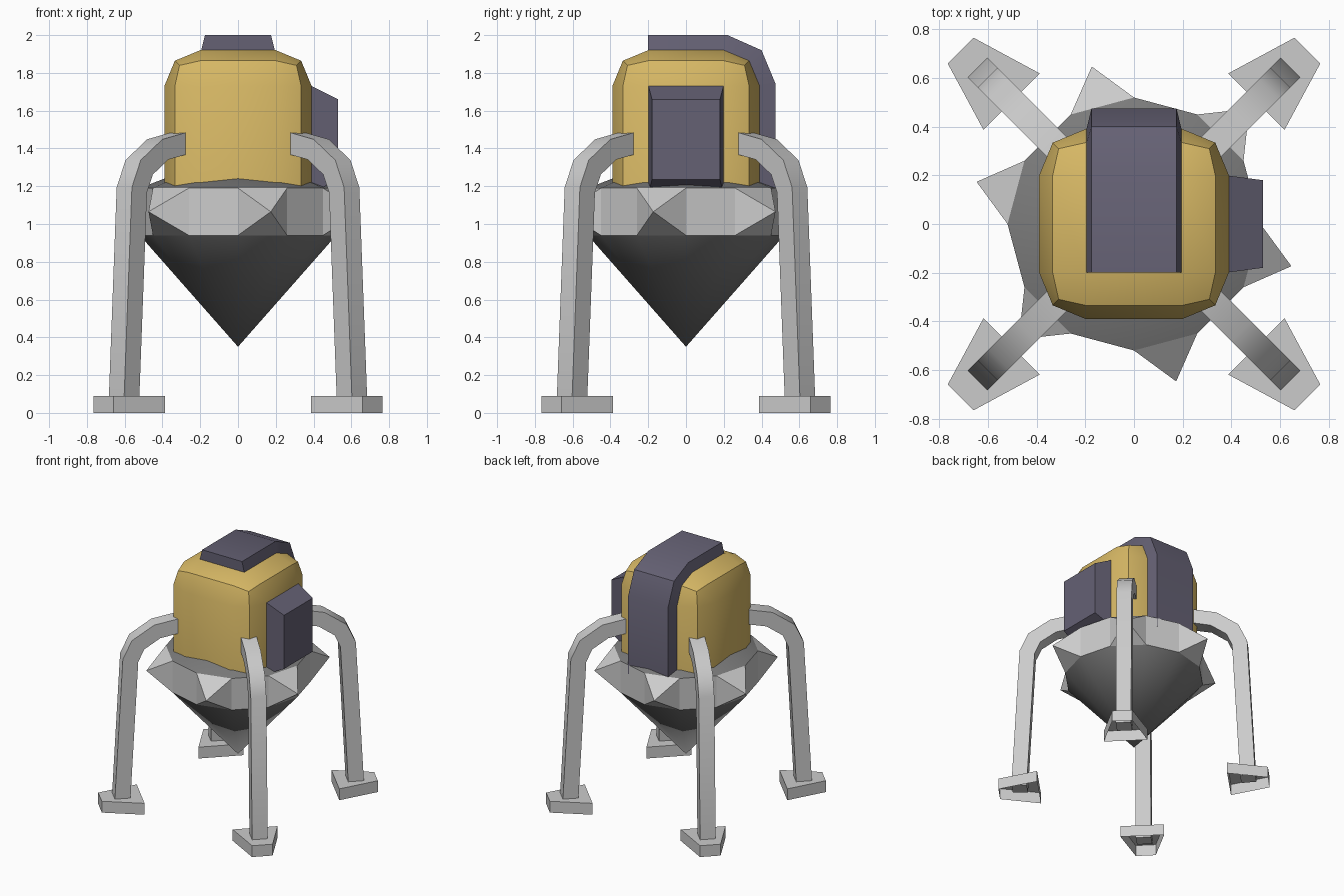
import bpy, bmesh
from math import sin, cos, pi, radians
from mathutils import Vector

if "Cube" in bpy.data.objects:
    bpy.data.objects.remove(bpy.data.objects["Cube"])


def material(name, rgb):
    m = bpy.data.materials.new(name)
    m.diffuse_color = (*rgb, 1)
    m.use_nodes = True
    m.node_tree.nodes["Principled BSDF"].inputs["Base Color"].default_value = m.diffuse_color
    return m


GOLD = material("gold_foil", (0.68, 0.48, 0.13))
PANEL = material("dark_panel", (0.13, 0.12, 0.175))
DARK = material("dark_grey", (0.2, 0.2, 0.2))


def finish(bm, name, mat=None, angle=29):
    bmesh.ops.recalc_face_normals(bm, faces=bm.faces[:])
    me = bpy.data.meshes.new(name)
    bm.to_mesh(me)
    bm.free()
    ob = bpy.data.objects.new(name, me)
    bpy.context.collection.objects.link(ob)
    if mat:
        me.materials.append(mat)
    bpy.ops.object.select_all(action='DESELECT')
    ob.select_set(True)
    bpy.context.view_layer.objects.active = ob
    bpy.ops.object.shade_smooth_by_angle(angle=radians(angle))
    return ob


def loft(rings, cap_start=True, cap_end=True):
    """Skin a list of equal-length point rings."""
    bm = bmesh.new()
    vs = [[bm.verts.new(p) for p in r] for r in rings]
    n = len(vs[0])
    for a, b in zip(vs, vs[1:]):
        for i in range(n):
            j = (i + 1) % n
            bm.faces.new((a[i], a[j], b[j], b[i]))
    if cap_start:
        bm.faces.new(vs[0][::-1])
    if cap_end:
        bm.faces.new(vs[-1])
    return bm


def circle(r, z, n=12):
    return [(r * cos(2 * pi * i / n), r * sin(2 * pi * i / n), z) for i in range(n)]


# Cabin: box with two-segment bevels on top and upright edges
bm = bmesh.new()
bmesh.ops.create_cube(bm, size=1)
for v in bm.verts:
    v.co = (v.co.x * 0.78, v.co.y * 0.78, 1.92 if v.co.z > 0 else 1.0)
edges = [e for e in bm.edges if max(v.co.z for v in e.verts) > 1.5]
bmesh.ops.bevel(bm, geom=edges, offset=0.19, offset_type='OFFSET', segments=2,
                profile=0.5, affect='EDGES')
finish(bm, "cabin", GOLD)

# Panel strap over the roof and down the back, following the cabin section
inner = [(-0.2, 1.90), (0.2, 1.90), (0.32, 1.85), (0.37, 1.73), (0.37, 1.12)]
outer = [(-0.2, 2.0), (0.22, 2.0), (0.4, 1.92), (0.475, 1.74), (0.475, 1.12)]
rings = [[(-0.2, a, b), (-0.175, c, d), (0.175, c, d), (0.2, a, b)]
         for (a, b), (c, d) in zip(inner, outer)]
finish(loft(rings), "roof_strap", PANEL, 35)

# Tapered equipment box on the right side
box = [[(x, -y, lo), (x, y, lo), (x, y, hi), (x, -y, hi)]
       for x, y, lo, hi in ((0.38, 0.2, 1.16, 1.735), (0.53, 0.18, 1.235, 1.66))]
finish(loft(box), "side_box", PANEL)

# Hull: top cap, upright band and cone below
finish(loft([circle(0.52, 1.19), circle(0.3, 1.275)], False), "hull_cap", DARK)

bm = loft([circle(0.52, 0.94)], True, False)
base = bm.faces[:]
bmesh.ops.poke(bm, faces=base)
min(bm.verts, key=lambda v: v.co.xy.length).co = (0, 0, 0.35)
finish(bm, "hull_cone", DARK)

# Band with a spike on every second side
bm = loft([circle(0.52, 0.94), circle(0.52, 1.19)], False, False)
bm.faces.ensure_lookup_table()
sides = [bm.faces[i] for i in range(1, 12, 2)]
for v in bmesh.ops.poke(bm, faces=sides)["verts"]:
    d = Vector((v.co.x, v.co.y, 0)).normalized() * 0.67
    v.co = (d.x, d.y, 1.065)
finish(bm, "spiked_band", None, 10)

# Leg: square section swept along a bent path in the x-z plane
path = [Vector(p) for p in ((0.40, 1.435), (0.60, 1.395), (0.74, 1.30),
                            (0.795, 1.18), (0.855, 0.04))]
H = 0.057
rings = []
for i, p in enumerate(path):
    a = (p - path[i - 1]).normalized() if i else None
    b = (path[i + 1] - p).normalized() if i < len(path) - 1 else None
    a, b = a or b, b or a
    t = (a + b).normalized()
    n = Vector((-t.y, t.x)) * H / t.dot(a)
    rings.append([(q.x, y, q.y) for q, y in
                  ((p + n, -H), (p + n, H), (p - n, H), (p - n, -H))])
leg = finish(loft(rings), "leg", None, 35)

# Foot: tapering pad, open underneath
plan = [(0.711, -0.164), (1.008, -0.075), (1.008, 0.075), (0.711, 0.164)]
foot = finish(loft([[(x, y, z) for x, y in plan] for z in (0, 0.09)], False),
              "foot", None, 20)

# Repeat leg and foot on the four diagonals
names = ["back_right", "back_left", "front_left", "front_right"]
for part, label in ((leg, "leg"), (foot, "foot")):
    for k, where in enumerate(names):
        ob = part if k == 0 else part.copy()
        if k:
            bpy.context.collection.objects.link(ob)
        ob.name = f"{where}_{label}"
        ob.rotation_euler.z = radians(45 + 90 * k)
